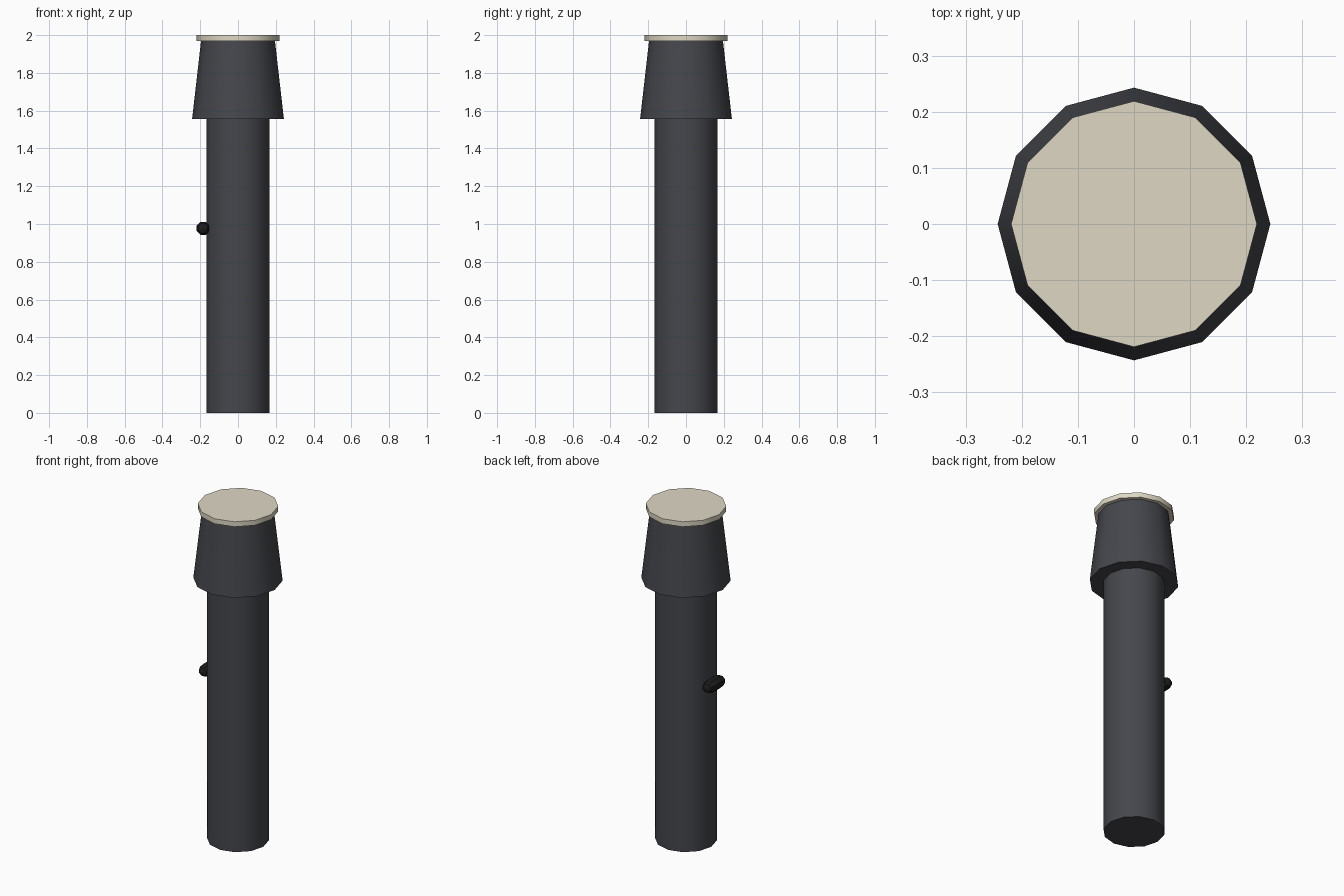
import bpy, bmesh, math
from mathutils import Matrix

if "Cube" in bpy.data.objects:
    bpy.data.objects.remove(bpy.data.objects["Cube"])


def material(name, rgb):
    m = bpy.data.materials.new(name)
    m.diffuse_color = (*rgb, 1)
    m.use_nodes = True
    m.node_tree.nodes["Principled BSDF"].inputs["Base Color"].default_value = m.diffuse_color
    return m


def lathe(name, rings, sides, mat, matrix=Matrix(), turn=0.0):
    """Closed solid from (radius, height) rings around z."""
    bm = bmesh.new()
    loops = []
    for r, z in rings:
        angles = [turn + 2 * math.pi * i / sides for i in range(sides)]
        loops.append([bm.verts.new((r * math.cos(a), r * math.sin(a), z)) for a in angles])
    for lo, hi in zip(loops, loops[1:]):
        for i in range(sides):
            j = (i + 1) % sides
            bm.faces.new((lo[i], lo[j], hi[j], hi[i]))
    bm.faces.new(loops[0][::-1])
    bm.faces.new(loops[-1])
    bm.transform(matrix)
    mesh = bpy.data.meshes.new(name)
    bm.to_mesh(mesh)
    bm.free()
    mesh.materials.append(mat)
    ob = bpy.data.objects.new(name, mesh)
    bpy.context.collection.objects.link(ob)
    bpy.ops.object.select_all(action='DESELECT')
    ob.select_set(True)
    bpy.context.view_layer.objects.active = ob
    bpy.ops.object.shade_smooth_by_angle(angle=math.radians(35))
    return ob


casing = material("casing_grey", (0.06, 0.062, 0.072))
rubber = material("button_black", (0.012, 0.012, 0.013))
glass = material("lens_cream", (0.73, 0.68, 0.55))

# Torch: straight handle, flared head, overhanging lens
lathe("handle", [(0.168, 0), (0.168, 1.556)], 12, casing)
lathe("head", [(0.243, 1.556), (0.195, 1.975)], 12, casing)
lathe("lens", [(0.219, 1.97), (0.219, 2.0)], 12, glass)

# Switch: small capsule lying across the left side of the handle
r, half = 0.037, 0.043
arc = [math.radians(a) for a in (80, 45, 0)]
end = [(r * math.cos(a), half + r * math.sin(a)) for a in arc]
rings = [(x, -z) for x, z in end] + end[::-1]
place = Matrix.Translation((-0.185, 0, 0.977)) @ Matrix.Rotation(math.pi / 2, 4, 'X')
lathe("switch", rings, 8, rubber, place, math.pi / 8)
